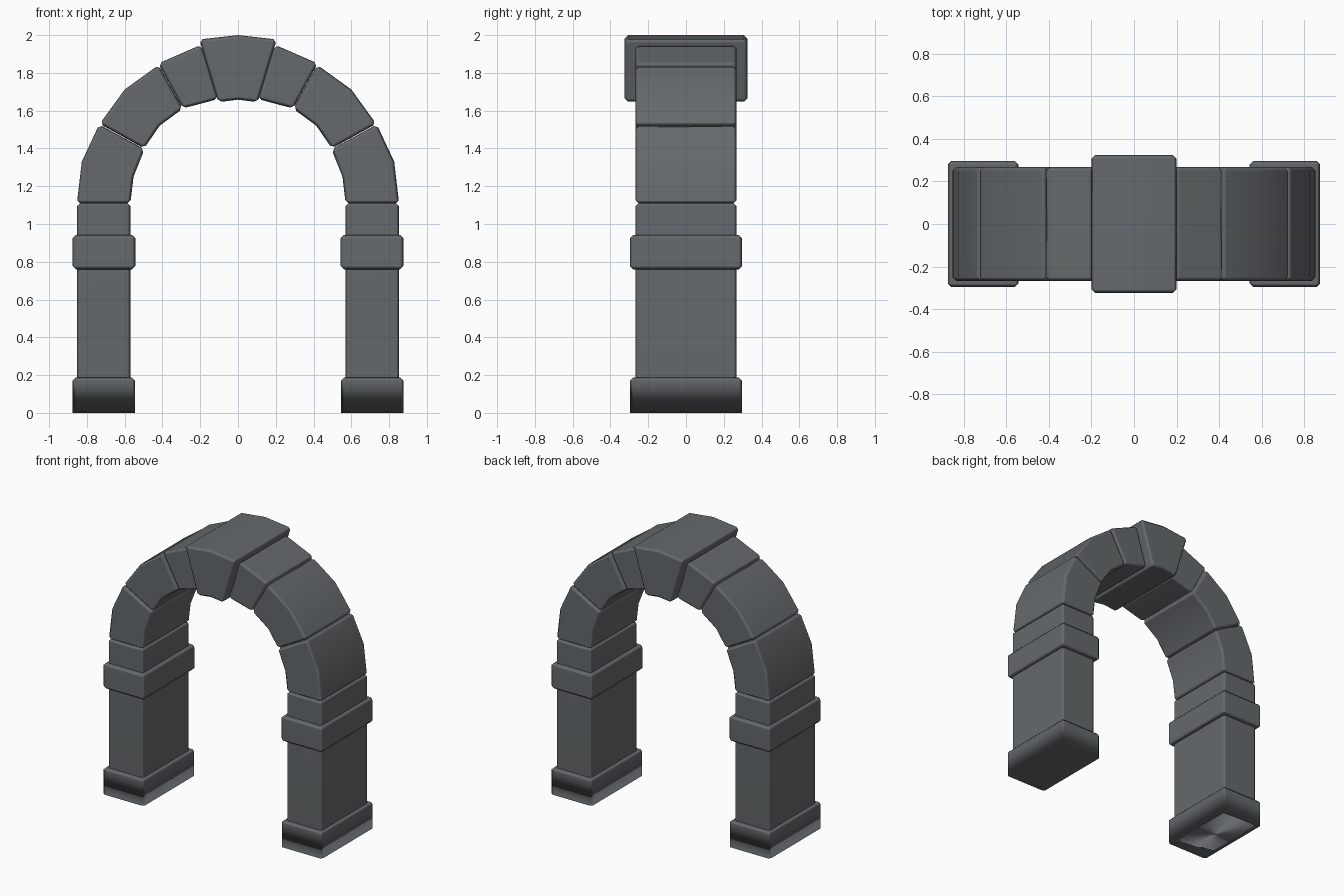
import bpy, bmesh

if "Cube" in bpy.data.objects:
    bpy.data.objects.remove(bpy.data.objects["Cube"])

stone = bpy.data.materials.new("grey stone")
stone.diffuse_color = (0.13, 0.143, 0.15, 1)
stone.use_nodes = True
stone.node_tree.nodes["Principled BSDF"].inputs["Base Color"].default_value = stone.diffuse_color


def block(name, profile, half_depth, bevel, side=1):
    """Extrude an XZ profile along Y and chamfer its sharp edges (not those on the ground)."""
    bm = bmesh.new()
    front = [bm.verts.new((side * x, -half_depth, z)) for x, z in profile]
    back = [bm.verts.new((side * x, half_depth, z)) for x, z in profile]
    bm.faces.new(front)
    bm.faces.new(back[::-1])
    n = len(profile)
    for i in range(n):
        j = (i + 1) % n
        bm.faces.new((front[i], front[j], back[j], back[i]))
    bmesh.ops.recalc_face_normals(bm, faces=bm.faces)
    edges = [e for e in bm.edges if e.calc_face_angle() > 0.65
             and max(v.co.z for v in e.verts) > 0.001]
    bmesh.ops.bevel(bm, geom=edges, offset=bevel, segments=1, profile=0.5,
                    affect='EDGES', clamp_overlap=True)
    bmesh.ops.recalc_face_normals(bm, faces=bm.faces)
    me = bpy.data.meshes.new(name)
    bm.to_mesh(me)
    bm.free()
    me.materials.append(stone)
    for p in me.polygons:
        p.use_smooth = True
    ob = bpy.data.objects.new(name, me)
    bpy.context.collection.objects.link(ob)
    # keeps big faces flat while softening the chamfers
    ob.modifiers.new("weighted normals", 'WEIGHTED_NORMAL').weight = 80
    return ob


def rect(x0, x1, z0, z1):
    return [(x0, z0), (x1, z0), (x1, z1), (x0, z1)]


# arch stones of one side: outer curve up, then inner curve down
lower = [(0.853, 1.108), (0.827, 1.33), (0.735, 1.527), (0.495, 1.396), (0.553, 1.25), (0.57, 1.108)]
middle = [(0.732, 1.53), (0.60, 1.712), (0.42, 1.842), (0.293, 1.61), (0.415, 1.52), (0.497, 1.40)]
upper = [(0.422, 1.85), (0.215, 1.94), (0.19, 1.945), (0.105, 1.662), (0.20, 1.636), (0.293, 1.612)]

for side, tag in ((1, "right"), (-1, "left")):
    # pillar
    block("base_" + tag, rect(0.545, 0.876, 0, 0.187), 0.296, 0.016, side)
    block("pillar_" + tag, rect(0.57, 0.853, 0, 1.11), 0.268, 0.016, side)
    block("band_" + tag, rect(0.543, 0.876, 0.76, 0.942), 0.297, 0.018, side)
    # curved arch stones
    block("lower_arch_stone_" + tag, lower, 0.268, 0.018, side)
    block("middle_arch_stone_" + tag, middle, 0.268, 0.018, side)
    block("upper_arch_stone_" + tag, upper, 0.268, 0.018, side)

# keystone
block("keystone", [(0.205, 1.977), (0, 2.0), (-0.205, 1.977),
                   (-0.105, 1.645), (0, 1.658), (0.105, 1.645)], 0.325, 0.018)
